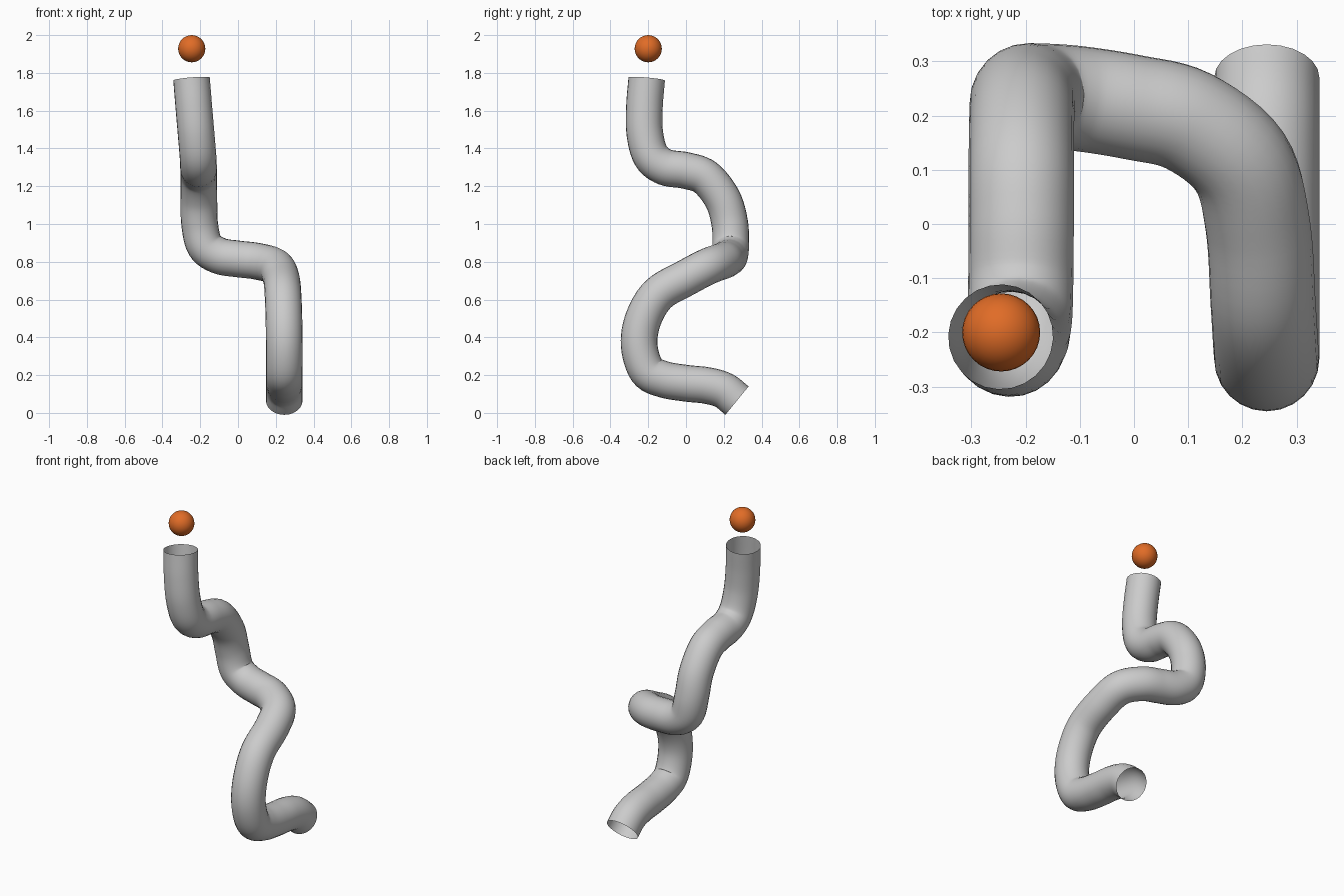
import bpy
from mathutils import Vector

if "Cube" in bpy.data.objects:
    bpy.data.objects.remove(bpy.data.objects["Cube"])


def material(name, rgb):
    m = bpy.data.materials.new(name)
    m.diffuse_color = (*rgb, 1)
    m.use_nodes = True
    m.node_tree.nodes["Principled BSDF"].inputs["Base Color"].default_value = m.diffuse_color
    return m


grey = material("light grey", (0.6, 0.6, 0.6))
orange = material("orange", (0.75, 0.15, 0.02))

# Centre line of the winding tube, bottom to top
path = [Vector(p) for p in (
    (0.245, 0.27, 0.065), (0.245, 0.20, 0.119), (0.245, 0.11, 0.145),
    (0.245, 0.00, 0.157), (0.245, -0.12, 0.178), (0.245, -0.207, 0.225),
    (0.245, -0.248, 0.36), (0.243, -0.225, 0.50), (0.238, -0.145, 0.63),
    (0.228, 0.00, 0.715), (0.195, 0.115, 0.775), (0.10, 0.19, 0.803),
    (0.00, 0.215, 0.815), (-0.10, 0.231, 0.832), (-0.175, 0.236, 0.885),
    (-0.203, 0.232, 1.00), (-0.207, 0.195, 1.13), (-0.208, 0.105, 1.245),
    (-0.208, 0.00, 1.283), (-0.209, -0.11, 1.301), (-0.212, -0.185, 1.36),
    (-0.222, -0.218, 1.48), (-0.234, -0.220, 1.62), (-0.246, -0.208, 1.768))]


# Smooth curve through the path points
def smooth(pts, steps=6):
    ext = [2 * pts[0] - pts[1]] + pts + [2 * pts[-1] - pts[-2]]
    out = []
    for a, b, c, d in zip(ext, ext[1:], ext[2:], ext[3:]):
        for i in range(steps):
            t = i / steps
            out.append(0.5 * (2 * b + (c - a) * t + (2 * a - 5 * b + 4 * c - d) * t ** 2
                              + (3 * b - a - 3 * c + d) * t ** 3))
    return out + [pts[-1]]


# Open-ended tube swept along the curve
pts = smooth(path)
curve = bpy.data.curves.new("tube", "CURVE")
curve.dimensions = "3D"
curve.bevel_depth = 0.097
curve.bevel_resolution = 10
curve.use_fill_caps = False
spline = curve.splines.new("POLY")
spline.points.add(len(pts) - 1)
for sp, p in zip(spline.points, pts):
    sp.co = (*p, 1)
tube = bpy.data.objects.new("tube", curve)
bpy.context.collection.objects.link(tube)
bpy.context.view_layer.objects.active = tube
tube.select_set(True)
bpy.ops.object.convert(target="MESH")
tube = bpy.context.object
tube.data.materials.clear()
tube.data.materials.append(grey)
bpy.ops.object.shade_smooth()

# Ball floating above the upper opening
bpy.ops.mesh.primitive_uv_sphere_add(segments=32, ring_count=16, radius=0.072,
                                     location=(-0.245, -0.2, 1.928))
ball = bpy.context.object
ball.name = "ball"
ball.data.materials.append(orange)
bpy.ops.object.shade_smooth()
